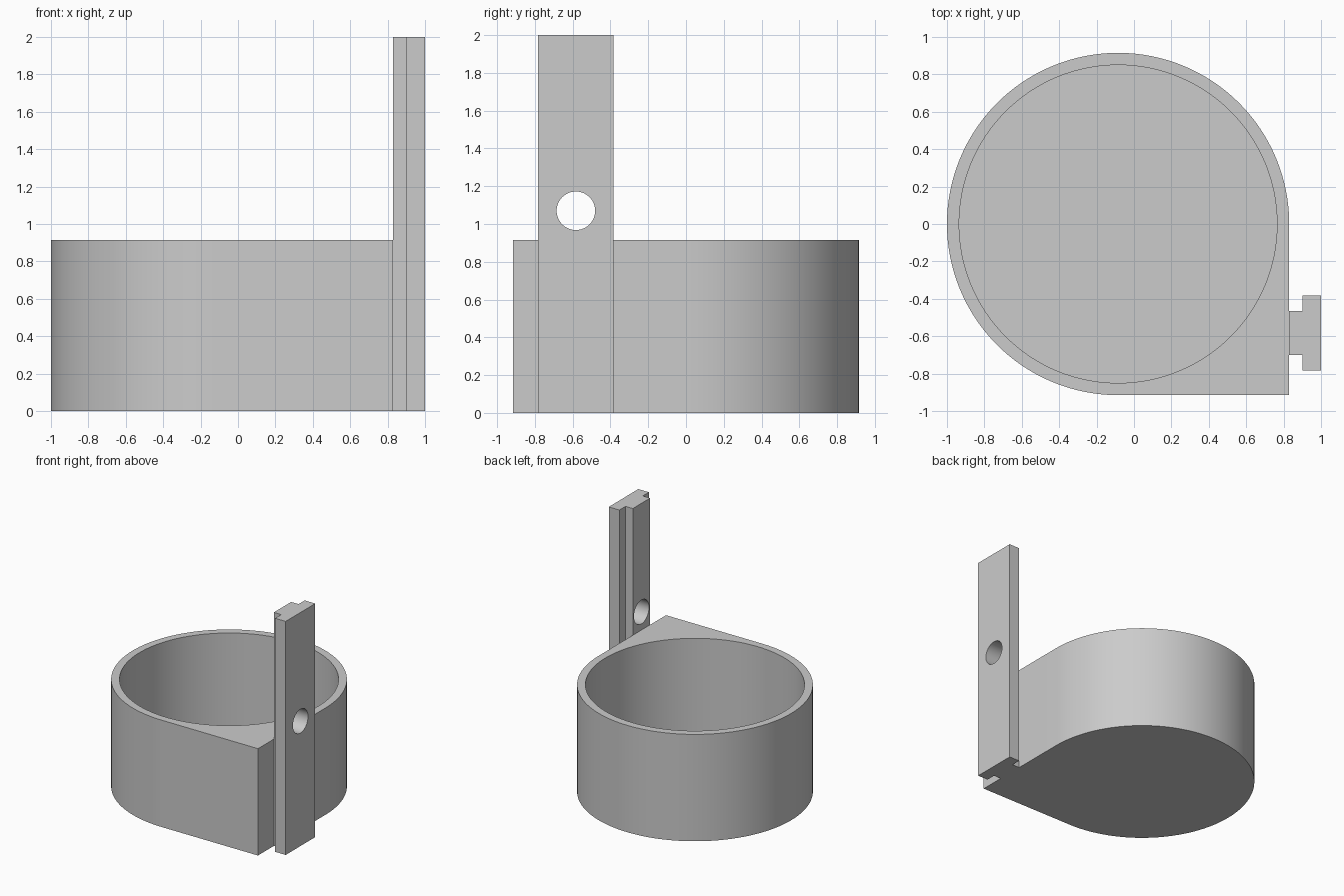
import bpy, bmesh
from math import sin, cos, pi, radians
from mathutils import Matrix

if "Cube" in bpy.data.objects:
    bpy.data.objects.remove(bpy.data.objects["Cube"], do_unlink=True)

HEIGHT, OUTER, INNER, FLOOR = 0.915, 0.915, 0.85, 0.065
CUP_X = -0.085
RAIL_Y = -0.583

grey = bpy.data.materials.new("light grey")
grey.use_nodes = True
grey.diffuse_color = (0.6, 0.6, 0.6, 1)
grey.node_tree.nodes["Principled BSDF"].inputs["Base Color"].default_value = (0.6, 0.6, 0.6, 1)


def extrude_profile(name, points, z0, z1):
    """Solid prism from a counter-clockwise outline."""
    bm = bmesh.new()
    base = bm.faces.new([bm.verts.new((x, y, z0)) for x, y in points])
    top = bmesh.ops.extrude_face_region(bm, geom=[base])["geom"]
    verts = [v for v in top if isinstance(v, bmesh.types.BMVert)]
    bmesh.ops.translate(bm, verts=verts, vec=(0, 0, z1 - z0))
    bmesh.ops.recalc_face_normals(bm, faces=bm.faces)
    return finish(name, bm)


def cylinder(name, radius, depth, matrix, segments):
    bm = bmesh.new()
    bmesh.ops.create_cone(bm, cap_ends=True, segments=segments, radius1=radius,
                          radius2=radius, depth=depth, matrix=matrix)
    return finish(name, bm)


def finish(name, bm):
    mesh = bpy.data.meshes.new(name)
    bm.to_mesh(mesh)
    bm.free()
    mesh.materials.append(grey)
    obj = bpy.data.objects.new(name, mesh)
    bpy.context.collection.objects.link(obj)
    return obj


def cut(obj, cutter):
    """Subtract the cutter, discard it, then smooth the curved walls."""
    cutter.hide_render = True
    bpy.ops.object.select_all(action="DESELECT")
    obj.select_set(True)
    bpy.context.view_layer.objects.active = obj
    mod = obj.modifiers.new("cut", "BOOLEAN")
    mod.operation, mod.solver, mod.object = "DIFFERENCE", "EXACT", cutter
    bpy.ops.object.modifier_apply(modifier=mod.name)
    bpy.data.objects.remove(cutter, do_unlink=True)
    bpy.ops.object.shade_smooth_by_angle(angle=radians(30))


# Cup: three quarters of a circle closed by one square corner
steps = 96
outline = [(CUP_X + OUTER * cos(a), OUTER * sin(a))
           for a in (1.5 * pi * i / steps for i in range(steps + 1))]
outline.append((CUP_X + OUTER, -OUTER))
cup = extrude_profile("cup", outline, 0, HEIGHT)
cut(cup, cylinder("cup_hollow", INNER, 2, Matrix.Translation((CUP_X, 0, FLOOR + 1)), 128))

# Rail: upright T section with a round cross hole
half = [(0.83, 0.117), (0.9, 0.117), (0.9, 0.2), (1.0, 0.2)]
section = [(x, RAIL_Y - y) for x, y in half] + [(x, RAIL_Y + y) for x, y in reversed(half)]
rail = extrude_profile("rail", section, 0, 2)
hole_pose = Matrix.Translation((0.915, RAIL_Y, 1.07)) @ Matrix.Rotation(pi / 2, 4, "Y")
cut(rail, cylinder("rail_hole", 0.102, 0.6, hole_pose, 48))
